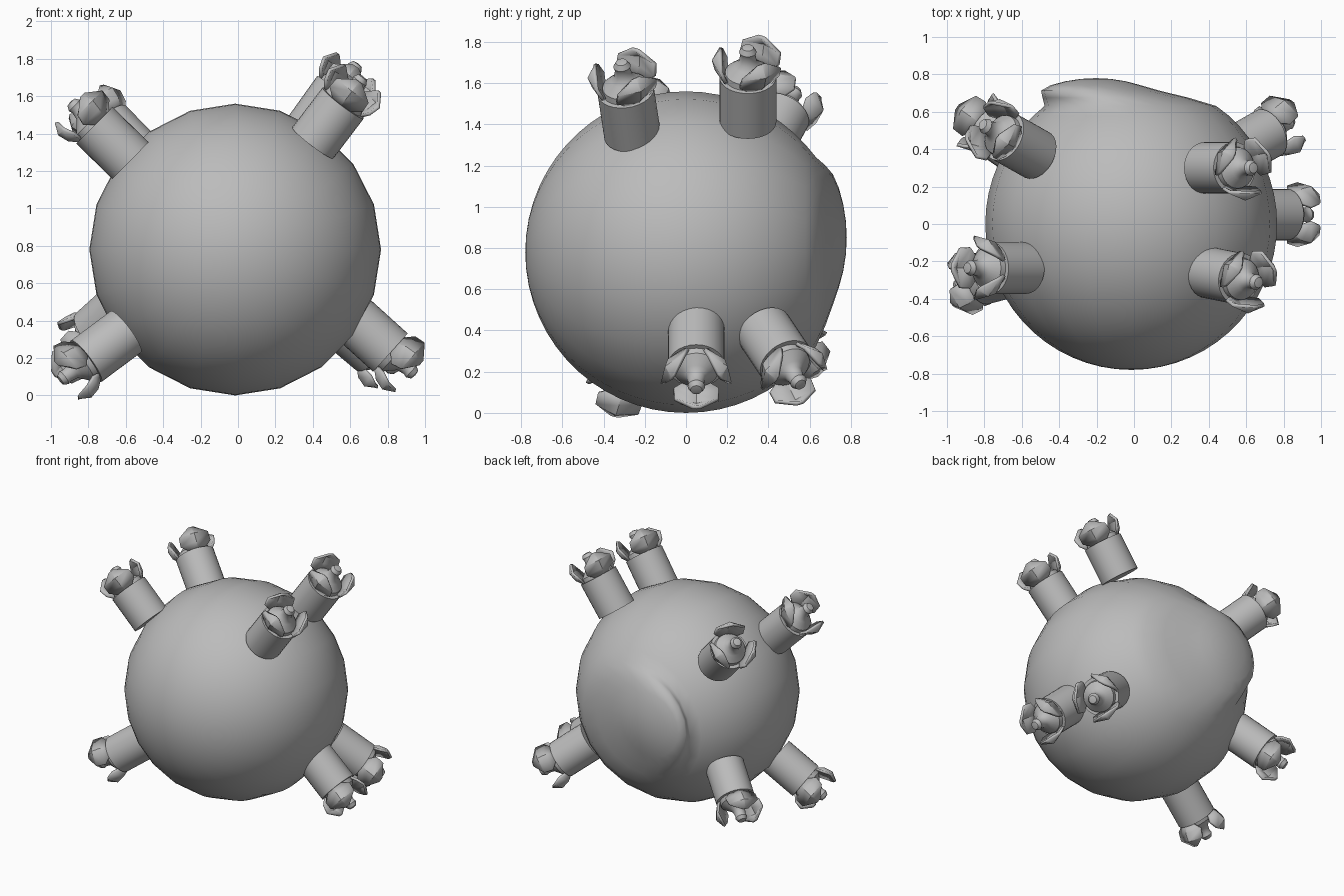
import bpy, bmesh, math
from mathutils import Vector, Matrix

if "Cube" in bpy.data.objects:
    bpy.data.objects.remove(bpy.data.objects["Cube"], do_unlink=True)

grey = bpy.data.materials.new("plain grey")
grey.use_nodes = True
colour = (0.5, 0.5, 0.5, 1)
grey.diffuse_color = colour
grey.node_tree.nodes["Principled BSDF"].inputs["Base Color"].default_value = colour


def finish(bm, name, matrix, angle):
    bmesh.ops.recalc_face_normals(bm, faces=bm.faces[:])
    mesh = bpy.data.meshes.new(name)
    bm.to_mesh(mesh)
    bm.free()
    mesh.materials.append(grey)
    obj = bpy.data.objects.new(name, mesh)
    obj.matrix_world = matrix
    bpy.context.collection.objects.link(obj)
    bpy.ops.object.select_all(action='DESELECT')
    obj.select_set(True)
    bpy.context.view_layer.objects.active = obj
    bpy.ops.object.shade_smooth_by_angle(angle=math.radians(angle))
    return obj


# Round body, poles along y, with the back cap pushed sideways into a lip
bm = bmesh.new()
bmesh.ops.create_uvsphere(bm, u_segments=20, v_segments=30, radius=0.78,
                          matrix=Matrix.Rotation(math.pi / 2, 4, 'X'))
for v in bm.verts:
    t = min(max((v.co.y - 0.62) / 0.12, 0), 1)
    push = t * t * (3 - 2 * t)
    v.co += Vector((-0.19, 0, 0.07)) * push
finish(bm, "body", Matrix.Translation((-0.015, 0, 0.78)), 80)

# Lathe profile of a leg: barrel, shoulder, nub (radius, distance along leg)
LEG = [(0, 0), (0.138, 0), (0.138, 0.27), (0.115, 0.27), (0.11, 0.30),
       (0.065, 0.34), (0.045, 0.36), (0.037, 0.40), (0.042, 0.42),
       (0.028, 0.445), (0, 0.45)]

# Claw rows: radius, distance along leg, half angle in degrees
CLAW = [(0.12, 0.26, 25), (0.16, 0.31, 44), (0.175, 0.37, 38), (0.14, 0.43, 8)]


def make_leg(name, matrix):
    bm = bmesh.new()
    verts = [bm.verts.new((r, 0, h)) for r, h in LEG]
    edges = [bm.edges.new(pair) for pair in zip(verts, verts[1:])]
    bmesh.ops.spin(bm, geom=verts + edges, cent=(0, 0, 0), axis=(0, 0, 1),
                   angle=2 * math.pi, steps=28, use_duplicate=False)
    bmesh.ops.remove_doubles(bm, verts=bm.verts[:], dist=0.0005)
    finish(bm, name, matrix, 35)


def make_claws(name, matrix):
    bm = bmesh.new()
    for k in range(3):
        rows = []
        for r, h, half in CLAW:
            row = []
            for side in (-1, 0, 1):
                a = math.radians(120 * k + side * half)
                row.append(bm.verts.new((r * math.cos(a), r * math.sin(a), h)))
            rows.append(row)
        for low, high in zip(rows, rows[1:]):
            for i in range(2):
                bm.faces.new((low[i], low[i + 1], high[i + 1], high[i]))
    obj = finish(bm, name, matrix, 20)
    shell = obj.modifiers.new("thickness", 'SOLIDIFY')
    shell.thickness = 0.018
    shell.offset = -1


# Each leg: base centre, direction, side the first claw faces
LEGS = {
    "upper_left_back": ((0.38, 0.30, 1.41), (0.58, 0, 0.81), (0, -1, 0)),
    "upper_left_front": ((0.40, -0.26, 1.35), (0.6, -0.12, 0.79), (0, -1, 0)),
    "upper_right_front": ((-0.575, -0.235, 1.255), (-0.71, 0, 0.7), (-1, 0, -1)),
    "upper_right_back": ((-0.52, 0.37, 1.27), (-0.64, 0.36, 0.66), (0.4, -0.4, 0.9)),
    "lower_left_front": ((0.615, 0.05, 0.41), (0.74, 0, -0.67), (0, 0, -1)),
    "lower_left_back": ((0.53, 0.38, 0.40), (0.32, 0.18, -0.27), (1, -1, 0)),
    "lower_right_front": ((-0.60, -0.24, 0.34), (-0.35, -0.09, -0.26), (1, 0, -0.3)),
    "lower_right_back": ((-0.595, 0.38, 0.50), (-0.265, 0.185, -0.24), (0, 0, 1)),
}
for place, (base, direction, hint) in LEGS.items():
    z = Vector(direction).normalized()
    y = z.cross(Vector(hint)).normalized()
    x = y.cross(z)
    frame = Matrix((x, y, z)).transposed().to_4x4()
    frame.translation = base
    make_leg(place + "_leg", frame)
    make_claws(place + "_claws", frame)
